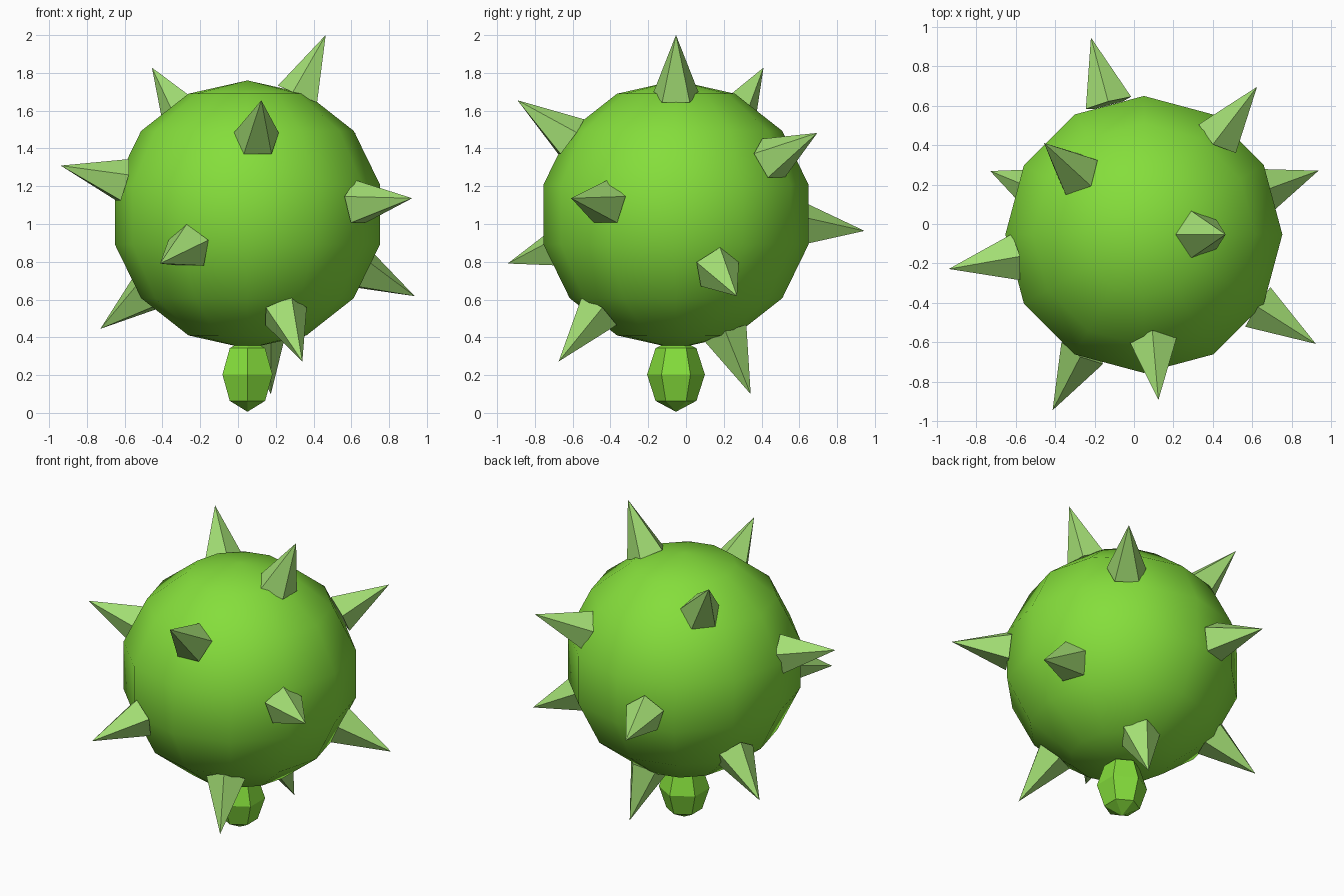
import bpy, bmesh, math
from mathutils import Matrix, Vector

CENTER = Vector((0.05, -0.053, 1.05))
SPIKES = 12
TIP, BASE, SPIKE_R = 1.037, 0.69, 0.125

default = bpy.data.objects.get("Cube")
if default:
    bpy.data.objects.remove(default, do_unlink=True)


def material(name, rgb):
    mat = bpy.data.materials.new(name)
    mat.use_nodes = True
    mat.diffuse_color = (*rgb, 1)
    mat.node_tree.nodes["Principled BSDF"].inputs["Base Color"].default_value = (*rgb, 1)
    return mat


def add_object(name, bm, mat, location, smooth=False):
    mesh = bpy.data.meshes.new(name)
    bmesh.ops.recalc_face_normals(bm, faces=bm.faces)
    for face in bm.faces:
        face.smooth = smooth
    bm.to_mesh(mesh)
    bm.free()
    mesh.materials.append(mat)
    obj = bpy.data.objects.new(name, mesh)
    obj.location = location
    bpy.context.collection.objects.link(obj)
    return obj


def ball(segments, rings, radius, half_height):
    """Faceted ball with a vertex column on the y axis."""
    bm = bmesh.new()
    poles = [bm.verts.new((0, 0, s * half_height)) for s in (1, -1)]
    loops = []
    for r in range(1, rings):
        lat = math.pi * r / rings
        loops.append([bm.verts.new((radius * math.sin(lat) * math.sin(a),
                                    radius * math.sin(lat) * math.cos(a),
                                    half_height * math.cos(lat)))
                      for a in (math.tau * i / segments for i in range(segments))])
    for i in range(segments):
        j = (i + 1) % segments
        bm.faces.new((poles[0], loops[0][i], loops[0][j]))
        bm.faces.new((poles[1], loops[-1][j], loops[-1][i]))
        for upper, lower in zip(loops, loops[1:]):
            bm.faces.new((upper[i], lower[i], lower[j], upper[j]))
    return bm


green = material("bright green", (0.235, 0.73, 0.044))
pale = material("pale green", (0.366, 0.73, 0.174))

# Round body and the faceted stem below it
add_object("body", ball(12, 7, 0.72, 0.71), green, CENTER, smooth=True)
add_object("stem", ball(6, 4, 0.153, 0.197), green, (CENTER.x, CENTER.y, 0.203))

# Five-sided spikes spread evenly along a golden-angle spiral
golden = math.pi * (3 - math.sqrt(5))
for i in range(SPIKES):
    z = 1 - 2 * (i + 0.5) / SPIKES
    flat = math.sqrt(1 - z * z)
    out = Vector((flat * math.cos(golden * i), flat * math.sin(golden * i), z))
    bm = bmesh.new()
    bmesh.ops.create_cone(bm, cap_ends=True, segments=5, radius1=SPIKE_R,
                          radius2=0, depth=TIP - BASE)
    bmesh.ops.remove_doubles(bm, verts=bm.verts, dist=0.001)
    # Point outward, one base corner towards the top
    side = Vector((0, 0, 1)).cross(out).normalized()
    turn = Matrix((side, out.cross(side), out)).transposed()
    bmesh.ops.rotate(bm, verts=bm.verts, cent=(0, 0, 0), matrix=turn)
    add_object(f"spike_{i + 1}", bm, pale, CENTER + out * (TIP + BASE) / 2)
